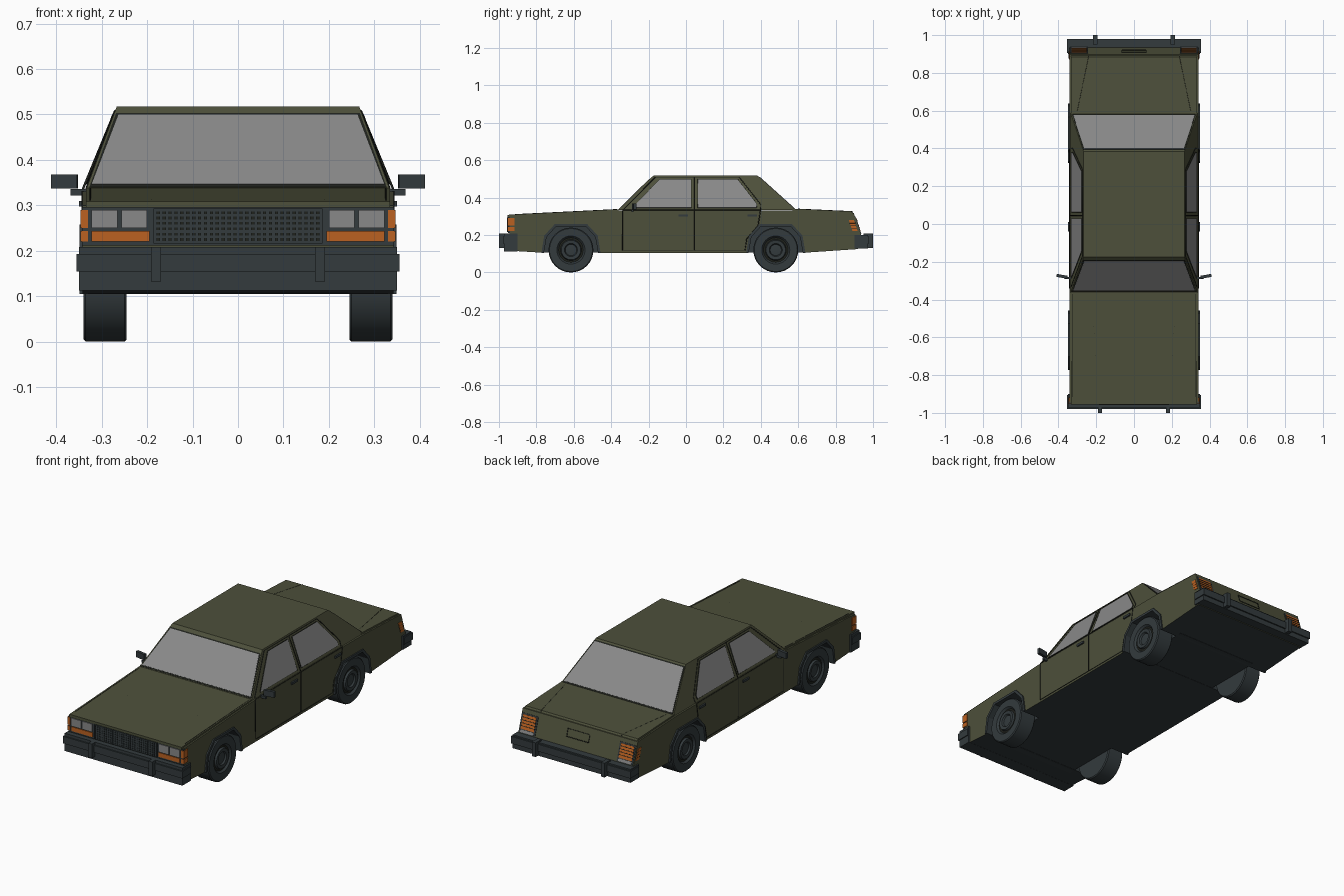
import bpy, bmesh, math
from mathutils import Vector

old = bpy.data.objects.get("Cube")
if old:
    bpy.data.objects.remove(old)


def material(name, *rgb):
    m = bpy.data.materials.new(name)
    m.use_nodes = True
    m.diffuse_color = (*rgb, 1)
    m.node_tree.nodes["Principled BSDF"].inputs["Base Color"].default_value = (*rgb, 1)
    return m


GREEN = material("olive paint", .075, .08, .043)
SLATE = material("dark slate", .033, .043, .047)
GLASS = material("grey glass", .25, .25, .25)
ORANGE = material("orange lens", .5, .12, .015)
SEAM = material("dark seam", .014, .016, .012)


def finish(name, bm, *mats):
    bmesh.ops.recalc_face_normals(bm, faces=bm.faces)
    mesh = bpy.data.meshes.new(name)
    bm.to_mesh(mesh)
    bm.free()
    for m in mats:
        mesh.materials.append(m)
    ob = bpy.data.objects.new(name, mesh)
    bpy.context.collection.objects.link(ob)
    return ob


def prism(bm, bottom, top):
    a = [bm.verts.new(p) for p in bottom]
    b = [bm.verts.new(p) for p in top]
    bm.faces.new(a)
    bm.faces.new(b)
    for i in range(len(a)):
        j = (i + 1) % len(a)
        bm.faces.new((a[i], a[j], b[j], b[i]))


def add_box(bm, x, y, z):
    ring = lambda h: [(x[0], y[0], h), (x[1], y[0], h), (x[1], y[1], h), (x[0], y[1], h)]
    prism(bm, ring(z[0]), ring(z[1]))


def flip(pts):
    return [(-p[0], p[1], p[2]) for p in pts]


def box(name, x, y, z, mat, both=False):
    bm = bmesh.new()
    add_box(bm, x, y, z)
    if both:
        add_box(bm, (-x[1], -x[0]), y, z)
    return finish(name, bm, mat)


def plate(name, pts, mat, half=.003, both=True):
    """Thin flat panel lying on the given polygon, optionally on both sides."""
    bm = bmesh.new()
    for ring in ([pts, flip(pts)] if both else [pts]):
        v = [Vector(p) for p in ring]
        n = (v[1] - v[0]).cross(v[2] - v[1]).normalized() * half
        prism(bm, [p - n for p in v], [p + n for p in v])
    return finish(name, bm, mat)


def seam(name, pts, both=True, closed=False, depth=.0026):
    cu = bpy.data.curves.new(name, 'CURVE')
    cu.dimensions = '3D'
    cu.bevel_depth, cu.bevel_resolution = depth, 0
    for line in ([pts, flip(pts)] if both else [pts]):
        s = cu.splines.new('POLY')
        s.points.add(len(line) - 1)
        for p, co in zip(s.points, line):
            p.co = (*co, 1)
        s.use_cyclic_u = closed
    cu.materials.append(SEAM)
    bpy.context.collection.objects.link(bpy.data.objects.new(name, cu))


def extrude_x(name, profile, hw, *mats):
    bm = bmesh.new()
    prism(bm, [(-hw, *p) for p in profile], [(hw, *p) for p in profile])
    return finish(name, bm, *mats)


AXLES = {"front": -.615, "rear": .48}
ARCH = [(-.145, .105), (-.13, .19), (-.08, .245), (.08, .245), (.13, .19), (.145, .105)]
LIP = [(-.158, .105), (-.143, .197), (-.087, .258), (.087, .258), (.143, .197), (.158, .105)]

# main body with wheel openings
profile = [(-.92, .115)]
for y in AXLES.values():
    profile += [(y + a, z) for a, z in ARCH]
profile += [(.92, .125), (.935, .2), (.897, .318), (.58, .331),
            (-.36, .331), (-.945, .3), (-.945, .2), (-.92, .2)]
body = extrude_x("body", profile, .342, GREEN, SLATE)
for f in body.data.polygons:
    if abs(f.normal.x) < .5 and f.center.z < .26 and abs(f.center.y) < .85:
        f.material_index = 1
box("chassis", (-.242, .242), (-.8, .66), (.106, .27), SLATE)

# hood and trunk lid
extrude_x("hood", [(-.955, .295), (-.955, .308), (-.36, .338), (-.36, .31)], .334, GREEN)
extrude_x("trunk_lid", [(.57, .31), (.57, .341), (.885, .327), (.897, .31)], .334, GREEN)
seam("hood_seam", [(.325, -.37, .337), (.325, -.915, .31)], depth=.0018)
seam("hood_crease", [(.22, -.44, .333), (.185, -.955, .307)], depth=.001)
seam("trunk_seam", [(.3, .6, .339), (.24, .888, .326), (.236, .93, .21)], depth=.002)


# cabin and its sloping planes
def side(y, z):
    return (.335 - (z - .333) * .37, y, z)


def front(x, z):
    return (x, -.36 + (z - .335) * 1.02, z)


def back(x, z):
    return (x, .585 - (z - .335) * 1.11, z)


bm = bmesh.new()
prism(bm, [(-.335, -.362, .333), (.335, -.362, .333), (.335, .587, .333), (-.335, .587, .333)],
      [(-.267, -.175, .517), (.267, -.175, .517), (.267, .383, .517), (-.267, .383, .517)])
finish("cabin", bm, GREEN)

for name, fn, top in (("windshield", front, .497), ("rear_window", back, .505)):
    for part, grow, mat, half in (("_frame", .005, SEAM, .002), ("", 0, GLASS, .0035)):
        lo, hi = .344 - grow, top + grow
        plate(name + part, [fn(-.322 - grow, lo), fn(.322 + grow, lo),
                            fn(.263 + grow, hi), fn(-.263 - grow, hi)], mat, half, False)

windows = {"front": [(-.285, .347), (-.14, .497), (.028, .497), (.028, .347)],
           "rear": [(.064, .347), (.064, .497), (.275, .497), (.378, .365), (.376, .347)]}
for name, pts in windows.items():
    p = [side(*q) for q in pts]
    plate(name + "_side_window", p, GLASS)
    seam(name + "_window_frame", p, closed=True, depth=.004)
seam("door_top_seam", [side(*q) for q in
                       [(-.335, .337), (-.165, .508), (.285, .508), (.4, .362), (.398, .337)]])

# doors and handles
X = .342
seam("door_seam", [(X, -.34, .332), (X, -.34, .118), (X, .315, .118), (X, .325, .18),
                   (X, .385, .25), (X, .398, .332)])
seam("door_gap", [(X, .046, .118), (X, .046, .334), side(.046, .508)])
seam("belt_seam", [(X, -.34, .334), (X, .4, .334)], depth=.002)
for name, y in (("front", -.015), ("rear", .355)):
    box(name + "_door_handle", (.338, .35), (y - .025, y + .025), (.298, .31), SLATE, True)

# mirrors
box("mirror_arm", (.325, .368), (-.292, -.28), (.322, .336), SLATE, True)
plate("mirror", [(.353, -.282, .337), (.41, -.272, .337), (.41, -.272, .368),
                 (.353, -.282, .368)], SLATE, .008)

# wheels and arch trims
TYRE = [(.245, 0), (.245, .115), (.25, .12), (.335, .12), (.34, .115), (.34, .075),
        (.33, .066), (.33, .056), (.34, .052), (.338, .035), (.33, .03), (.333, 0)]
for name, y in AXLES.items():
    bm = bmesh.new()
    for s in (-1, 1):
        verts = [bm.verts.new((s * x, y, .12 + r)) for x, r in TYRE]
        edges = [bm.edges.new(e) for e in zip(verts, verts[1:])]
        bmesh.ops.spin(bm, geom=verts + edges, cent=(0, y, .12), axis=(1, 0, 0),
                       angle=math.tau, steps=32)
    bmesh.ops.remove_doubles(bm, verts=bm.verts, dist=.0005)
    wheel = finish(name + "_wheels", bm, SLATE, SEAM)
    for f in wheel.data.polygons:
        c = f.center
        if .054 < math.hypot(c.y - y, c.z - .12) < .068 and abs(c.x) > .3:
            f.material_index = 1
    bpy.ops.object.select_all(action='DESELECT')
    wheel.select_set(True)
    bpy.context.view_layer.objects.active = wheel
    bpy.ops.object.shade_smooth_by_angle(angle=math.radians(35))
    bm = bmesh.new()
    for s in (-1, 1):
        for i in range(len(ARCH) - 1):
            q = [LIP[i], LIP[i + 1], ARCH[i + 1], ARCH[i]]
            prism(bm, [(s * .33, y + a, z) for a, z in q], [(s * .349, y + a, z) for a, z in q])
    finish(name + "_arch_trim", bm, SLATE)

# bumpers
for name, s, zs in (("front", -1, (.113, .208)), ("rear", 1, (.128, .2))):
    span = lambda a, b: tuple(sorted((s * a, s * b)))
    box(name + "_bumper", (-.35, .35), span(.9, .972), zs, SLATE)
    box(name + "_bumper_band", (-.355, .355), span(.905, .979), (.155, .193), SLATE)
    x = .18 if s < 0 else .205
    box(name + "_overrider", (x - .011, x + .011), span(.95, 1), (.132, .208), SLATE, True)

# front lamps and grille
box("lamp_surround", (-.343, .343), (-.951, -.94), (.212, .296), SLATE)
for name, x, z, mat in (("inner_headlight", (.2, .256), (.25, .29), GLASS),
                        ("outer_headlight", (.265, .322), (.25, .29), GLASS),
                        ("indicator", (.195, .322), (.221, .244), ORANGE)):
    box(name, x, (-.955, -.945), z, mat, True)
for name, z in (("lower", (.221, .244)), ("upper", (.25, .29))):
    box(name + "_corner_lamp", (.33, .3465), (-.954, -.918), z, ORANGE, True)
box("grille_back", (-.186, .186), (-.954, -.945), (.216, .293), SEAM)
bm = bmesh.new()
for i in range(29):
    x = -.182 + i * .013
    add_box(bm, (x - .004, x + .004), (-.958, -.95), (.216, .293))
for i in range(7):
    z = .219 + i * .0118
    add_box(bm, (-.186, .186), (-.957, -.95), (z - .003, z + .003))
finish("grille_bars", bm, SLATE)


# tail lamps and number panel on the sloping rear face
def tail(x, z):
    return (x, .936 - (z - .2) * .322, z)


def tail_plate(name, x0, x1, z0, z1, mat, half):
    plate(name, [tail(x0, z0), tail(x1, z0), tail(x1, z1), tail(x0, z1)], mat, half)


tail_plate("tail_bezel", .243, .338, .203, .298, SLATE, .002)
tail_plate("tail_lamp", .252, .33, .222, .291, ORANGE, .004)
tail_plate("reverse_lamp", .252, .33, .206, .219, GLASS, .004)
for i in range(4):
    z = .235 + i * .014
    tail_plate("tail_slat", .25, .332, z, z + .003, SEAM, .0055)
plate("tail_side_lamp", [(X, .89, .222), (X, .917, .222), (X, .898, .28), (X, .87, .28)], ORANGE)
for i in range(3):
    z, y = .236 + i * .014, .886 - i * .0045
    seam("tail_side_slat", [(X + .002, y - .002, z), (X + .002, y + .028, z)], depth=.002)
seam("number_panel_edge", [tail(-.065, .248), tail(.065, .248), tail(.065, .286),
                           tail(-.065, .286)], both=False, closed=True)
